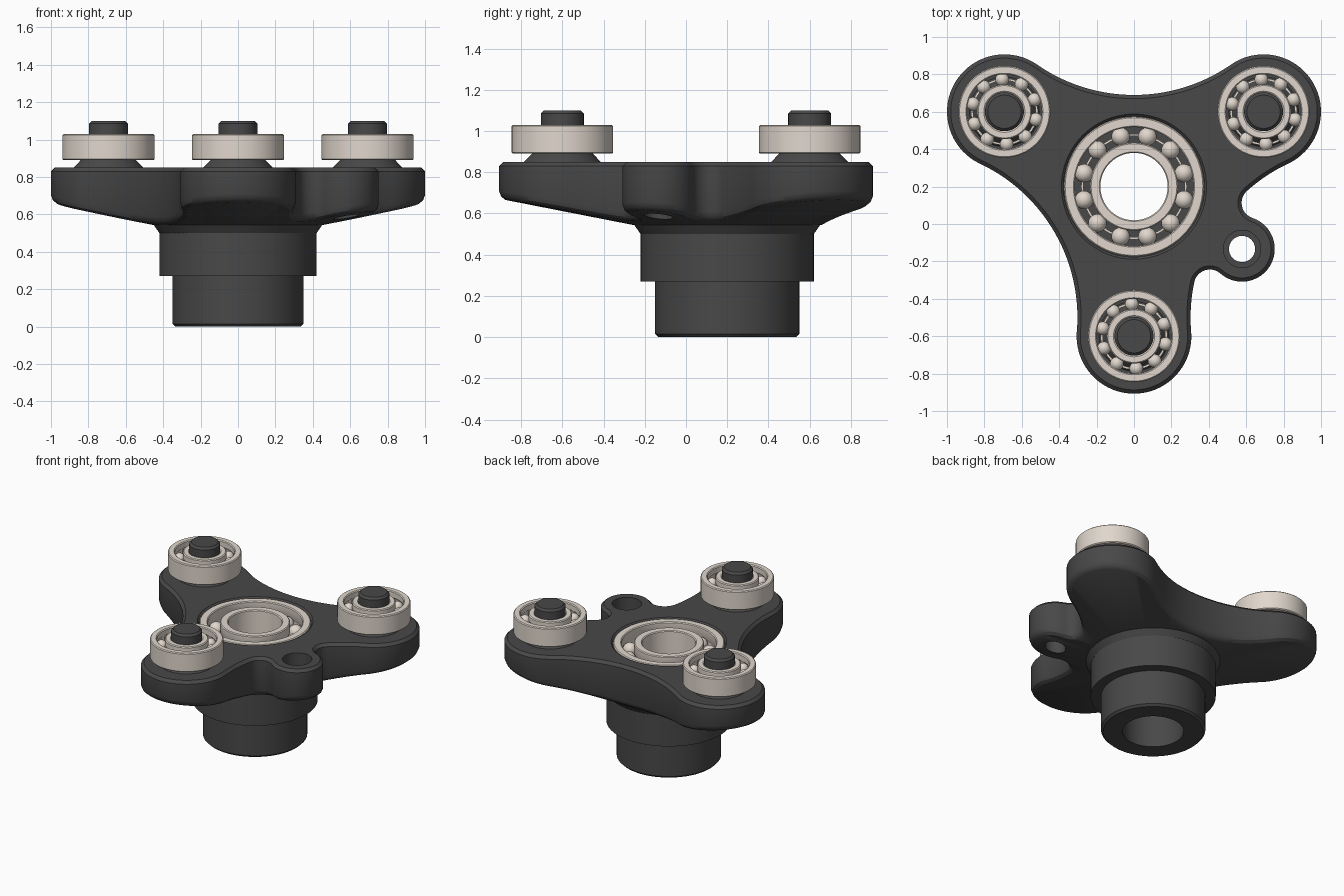
import bpy, bmesh
from math import sin, cos, pi, tau, atan2, hypot, radians, sqrt
from mathutils import Matrix, Vector

if "Cube" in bpy.data.objects:
    bpy.data.objects.remove(bpy.data.objects["Cube"])

HUB = Vector((0, 0.2))

def material(name, col):
    m = bpy.data.materials.new(name)
    m.diffuse_color = (*col, 1)
    m.use_nodes = True
    m.node_tree.nodes["Principled BSDF"].inputs["Base Color"].default_value = m.diffuse_color
    return m

DARK = material("dark_coating", (0.065, 0.065, 0.065))
STEEL = material("warm_steel", (0.75, 0.68, 0.61))

def finish(bm, name, mat, angle=30):
    bmesh.ops.recalc_face_normals(bm, faces=bm.faces)
    me = bpy.data.meshes.new(name)
    bm.to_mesh(me)
    bm.free()
    ob = bpy.data.objects.new(name, me)
    bpy.context.collection.objects.link(ob)
    me.materials.append(mat)
    bpy.ops.object.select_all(action='DESELECT')
    ob.select_set(True)
    bpy.context.view_layer.objects.active = ob
    bpy.ops.object.shade_smooth_by_angle(angle=radians(angle))
    return ob

def loft(bm, rings, closed=True):
    vs = [[bm.verts.new(p) for p in r] for r in rings]
    n = len(vs[0])
    for k in range(len(vs) if closed else len(vs) - 1):
        a, b = vs[k], vs[(k + 1) % len(vs)]
        for i in range(n):
            j = (i + 1) % n
            bm.faces.new((a[i], a[j], b[j], b[i]))
    if not closed:
        bm.faces.new(vs[0])
        bm.faces.new(vs[-1])

def lathe(name, profile, c, mat, closed=True, n=64):
    bm = bmesh.new()
    loft(bm, [[(c[0] + r * cos(i * tau / n), c[1] + r * sin(i * tau / n), z)
               for i in range(n)] for r, z in profile], closed)
    return finish(bm, name, mat)

def polar(r, deg, v=0):
    a = radians(deg)
    return HUB + Vector((r * cos(a) - v * sin(a), r * sin(a) + v * cos(a)))

# Plate outline: a chain of tangent circles (negative radius = concave)
LOBE, WAIST, EAR, FIL = 0.307, -0.91, 0.175, -0.085
EAR_U, WAIST_U = 0.667, 1.4
d1, d2 = EAR - FIL, FIL - WAIST
fu = (d1**2 - d2**2 + WAIST_U**2 - EAR_U**2) / (2 * (WAIST_U - EAR_U))
fv = sqrt(d1**2 - (fu - EAR_U)**2)
CHAIN = [(polar(0.8, 30), LOBE, 36), (polar(WAIST_U, 90), WAIST, 28),
         (polar(0.8, 150), LOBE, 36), (polar(WAIST_U, 210), WAIST, 28),
         (polar(0.8, 270), LOBE, 36), (polar(WAIST_U, 330), WAIST, 8),
         (polar(fu, 330, -fv), FIL, 12), (polar(EAR_U, 330), EAR, 24),
         (polar(fu, 330, fv), FIL, 12), (polar(WAIST_U, 330), WAIST, 8)]

def outline(d):
    pts = []
    tangent = lambda a, b: a[0] + (b[0] - a[0]) * (a[1] - d) / (a[1] - b[1])
    for i, cur in enumerate(CHAIN):
        c, r, n = cur
        s = tangent(CHAIN[i - 1], cur) - c
        e = tangent(cur, CHAIN[(i + 1) % len(CHAIN)]) - c
        a0 = atan2(s.y, s.x)
        sweep = (atan2(e.y, e.x) - a0) % tau
        if r < 0:
            sweep -= tau
        for k in range(n):
            a = a0 + sweep * k / n
            pts.append(c + abs(r - d) * Vector((cos(a), sin(a))))
    return pts

# Carrier body: stepped hub, conical underside, three lobes and an ear
base = [(p - HUB).normalized() for p in outline(0)]

def circle(r, z):
    return [(*(HUB + u * r), z) for u in base]

def edge(d, z=None, lift=0):
    return [(p.x, p.y, z if z else 0.545 + 0.196 * ((p - HUB).length - 0.46) + lift)
            for p in outline(d)]

bm = bmesh.new()
loft(bm, [circle(r, z) for r, z in ((0.205, 0), (0.335, 0), (0.35, 0.015), (0.35, 0.27),
                                    (0.42, 0.27), (0.42, 0.5), (0.45, 0.543))]
     + [edge(0.03), edge(0.01, lift=0.013), edge(0, lift=0.037), edge(0, 0.83), edge(0.02, 0.85)]
     + [circle(r, z) for r, z in ((0.388, 0.85), (0.376, 0.838), (0.376, 0.65), (0.205, 0.65))])
body = finish(bm, "carrier_body", DARK)

# Counterbored hole through the ear
cutter = lathe("ear_hole_cutter", [(0.07, 0.4), (0.07, 0.68), (0.1, 0.68), (0.1, 1.0)],
               polar(EAR_U, 330), DARK, closed=False, n=48)
cutter.hide_render = True
mod = body.modifiers.new("ear_hole", 'BOOLEAN')
mod.operation, mod.solver, mod.object = 'DIFFERENCE', 'EXACT', cutter
bpy.context.view_layer.objects.active = body
bpy.ops.object.modifier_apply(modifier=mod.name)
bpy.data.objects.remove(cutter)
bpy.ops.object.select_all(action='DESELECT')
body.select_set(True)
bpy.ops.object.shade_smooth_by_angle(angle=radians(30))

# Ball bearing: two grooved races, balls and a thin cage
def bearing(name, c, z0, z1, r0, r1, r2, r3, ball, count, start):
    zm, rp, b = (z0 + z1) / 2, (r1 + r2) / 2, 0.006
    half = sqrt(max(ball**2 - ((r2 - r1) / 2)**2, 0))
    t = atan2(half, (r2 - r1) / 2)
    groove = lambda s: [(rp + s * ball * cos(t * k / 4), zm + ball * sin(t * k / 4))
                        for k in range(-4, 5)]
    lathe(name + "_inner_race", [(r0, z1 - b), (r0, z0 + b), (r0 + b, z0), (r1 - b, z0),
          (r1, z0 + b)] + groove(-1) + [(r1, z1 - b), (r1 - b, z1), (r0 + b, z1)], c, STEEL)
    lathe(name + "_outer_race", [(r3, z1 - b), (r3, z0 + b), (r3 - b, z0), (r2 + b, z0),
          (r2, z0 + b)] + groove(1) + [(r2, z1 - b), (r2 + b, z1), (r3 - b, z1)], c, STEEL)
    w = 0.006
    lathe(name + "_cage", [(rp - w, zm - w), (rp + w, zm - w), (rp + w, zm + w),
          (rp - w, zm + w)], c, STEEL)
    bm = bmesh.new()
    for k in range(count):
        a = start + k * tau / count
        bmesh.ops.create_uvsphere(bm, u_segments=20, v_segments=12, radius=ball * 0.99,
            matrix=Matrix.Translation((c[0] + rp * cos(a), c[1] + rp * sin(a), zm)))
    finish(bm, name + "_balls", STEEL, 60)

bearing("hub_bearing", HUB, 0.65, 0.847, 0.18, 0.235, 0.318, 0.374, 0.05, 12, radians(15))

# Three planet posts, each carrying a small bearing
for name, deg in (("right", 30), ("left", 150), ("front", 270)):
    c = polar(0.8, deg)
    lathe(name + "_post", [(0.19, 0.845), (0.185, 0.852), (0.146, 0.892), (0.104, 0.892),
          (0.104, 1.085), (0.089, 1.1)], c, DARK, closed=False)
    bearing(name + "_bearing", c, 0.89, 1.03, 0.104, 0.146, 0.2, 0.246, 0.037, 10, radians(94))
